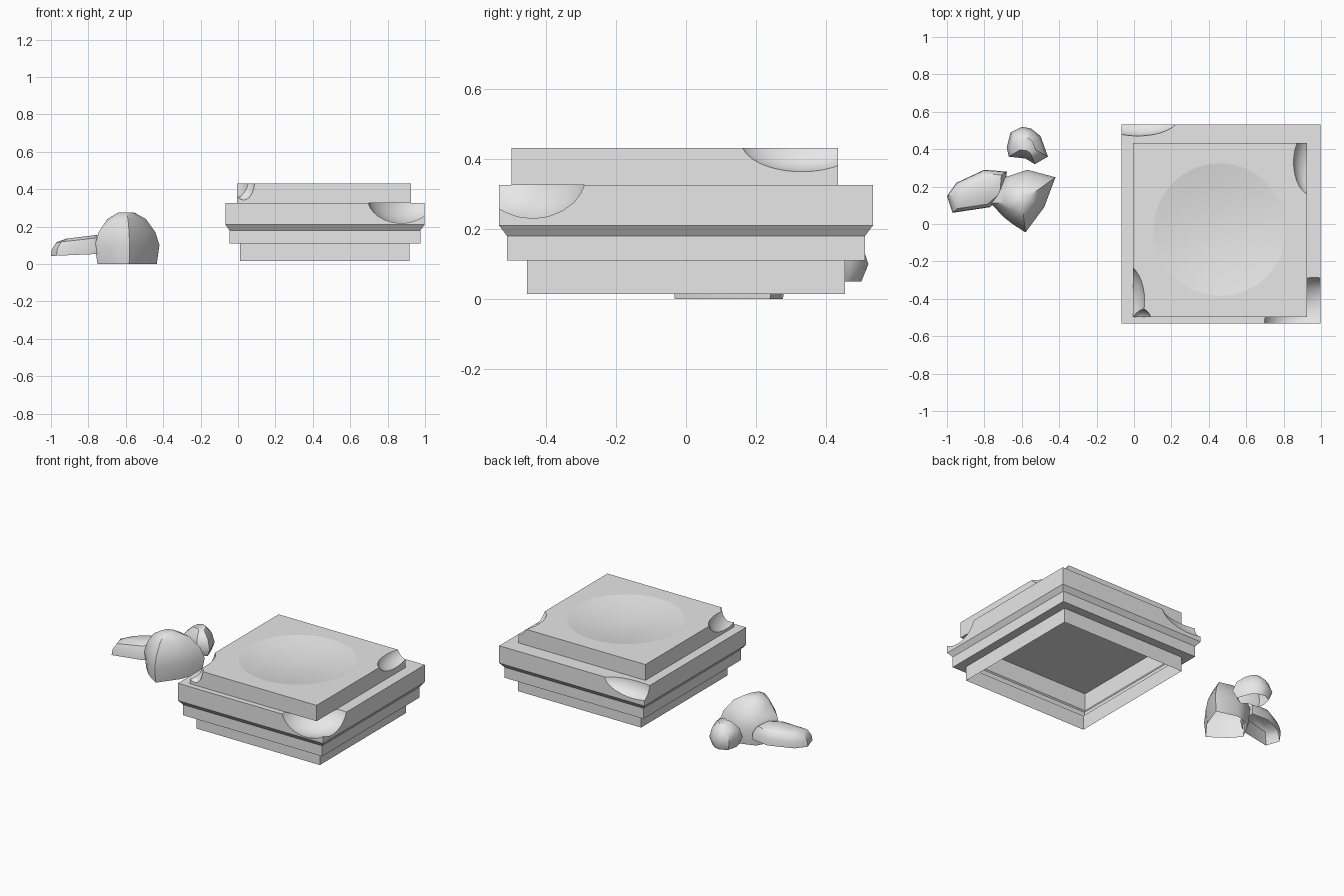
import bpy
import bmesh
import math
from mathutils import Matrix, Vector

default = bpy.data.objects.get("Cube")
if default:
    bpy.data.objects.remove(default, do_unlink=True)

stone = bpy.data.materials.new("grey_stone")
stone.use_nodes = True
GREY = (0.8, 0.8, 0.8, 1.0)
stone.diffuse_color = GREY
stone.node_tree.nodes["Principled BSDF"].inputs["Base Color"].default_value = GREY

SQUARE = [(-1, -1), (1, -1), (1, 1), (-1, 1)]


def add_object(name, bm):
    mesh = bpy.data.meshes.new(name)
    bm.to_mesh(mesh)
    bm.free()
    mesh.materials.append(stone)
    obj = bpy.data.objects.new(name, mesh)
    bpy.context.collection.objects.link(obj)
    return obj


def activate(obj):
    bpy.ops.object.select_all(action="DESELECT")
    obj.select_set(True)
    bpy.context.view_layer.objects.active = obj


def smooth(obj, degrees):
    activate(obj)
    bpy.ops.object.shade_smooth_by_angle(angle=math.radians(degrees))


def loft(name, outline, centre, levels, bottom=True, tilt=0.0):
    """Stack scaled copies of an outline; levels are (height, scale)."""
    bm = bmesh.new()
    rings = []
    for z, s in levels:
        rings.append([bm.verts.new((centre[0] + x * s, centre[1] + y * s,
                                    z * (1 + tilt * x * s))) for x, y in outline])
    n = len(outline)
    for low, high in zip(rings, rings[1:]):
        for i in range(n):
            j = (i + 1) % n
            bm.faces.new((low[i], low[j], high[j], high[i]))
    bm.faces.new(rings[-1])
    if bottom:
        bm.faces.new(rings[0][::-1])
    return add_object(name, bm)


def carve(target, location, radii, turn=0.0, segments=32, rings=16):
    """Cut an ellipsoid-shaped hollow out of the target."""
    bm = bmesh.new()
    bmesh.ops.create_uvsphere(
        bm, u_segments=segments, v_segments=rings, radius=1,
        matrix=Matrix.LocRotScale(Vector(location),
                                  Matrix.Rotation(math.radians(turn), 3, "Z"),
                                  Vector(radii)))
    cutter = add_object("cutter", bm)
    cutter.hide_render = True
    mod = target.modifiers.new("carve", "BOOLEAN")
    mod.operation = "DIFFERENCE"
    mod.solver = "EXACT"
    mod.object = cutter
    activate(target)
    bpy.ops.object.modifier_apply(modifier=mod.name)
    bpy.data.objects.remove(cutter, do_unlink=True)


def open_bottom(obj, height):
    """Remove the lowest face so the part is hollow underneath."""
    bm = bmesh.new()
    bm.from_mesh(obj.data)
    low = [f for f in bm.faces if all(v.co.z < height for v in f.verts)]
    bmesh.ops.delete(bm, geom=low, context="FACES")
    bm.to_mesh(obj.data)
    bm.free()


def finish_block(obj):
    smooth(obj, 25)
    mod = obj.modifiers.new("even_shading", "WEIGHTED_NORMAL")
    mod.keep_sharp = True


# Stepped plinth with two broken corners
plinth = loft("stepped_plinth", SQUARE, (0.465, 0),
              [(0.015, 0.453), (0.11, 0.453), (0.11, 0.51),
               (0.18, 0.51), (0.21, 0.533), (0.325, 0.533)])
carve(plinth, (0.895, -0.47, 0.36), (0.23, 0.16, 0.15), turn=39)
carve(plinth, (0.02, 0.57, 0.33), (0.22, 0.1, 0.1))
open_bottom(plinth, 0.02)
finish_block(plinth)

# Top slab with a shallow round dish and two chipped edges
slab = loft("top_slab", SQUARE, (0.46, -0.032), [(0.325, 0.465), (0.43, 0.465)])
DISH_RADIUS, DISH_DEPTH = 0.355, 0.035
ball = (DISH_RADIUS ** 2 + DISH_DEPTH ** 2) / (2 * DISH_DEPTH)
carve(slab, (0.46, -0.03, 0.43 - DISH_DEPTH + ball), (ball, ball, ball),
      segments=32, rings=64)
carve(slab, (-0.05, -0.41, 0.46), (0.11, 0.2, 0.13))
carve(slab, (0.03, -0.51, 0.44), (0.06, 0.06, 0.1))
carve(slab, (0.95, 0.33, 0.45), (0.1, 0.18, 0.09))
finish_block(slab)

# Fallen rubble
large_rock = loft(
    "large_rock",
    [(-0.165, -0.01), (-0.1, -0.08), (-0.05, -0.12), (0.02, -0.165),
     (0.12, -0.03), (0.18, 0.13), (0.03, 0.17), (-0.09, 0.13)],
    (-0.6, 0.12),
    [(0, 0.92), (0.1, 1), (0.17, 0.88), (0.24, 0.6), (0.275, 0.25)], bottom=False)

flat_rock = loft(
    "flat_rock",
    [(-0.16, -0.03), (-0.13, -0.12), (0.07, -0.09), (0.15, -0.02),
     (0.16, 0.1), (0.04, 0.11), (-0.11, 0.04)],
    (-0.84, 0.18),
    [(0.05, 1), (0.09, 0.97), (0.13, 0.82), (0.145, 0.5)], bottom=False, tilt=0.85)

small_rock = loft(
    "small_rock",
    [(-0.11, -0.01), (-0.1, -0.06), (-0.01, -0.07), (0.04, -0.1),
     (0.11, -0.06), (0.07, 0.05), (0.02, 0.09), (-0.03, 0.1), (-0.09, 0.07)],
    (-0.57, 0.42),
    [(0.05, 0.8), (0.1, 1), (0.16, 0.8), (0.2, 0.4)], bottom=False)

for rock in (large_rock, flat_rock, small_rock):
    smooth(rock, 45)
